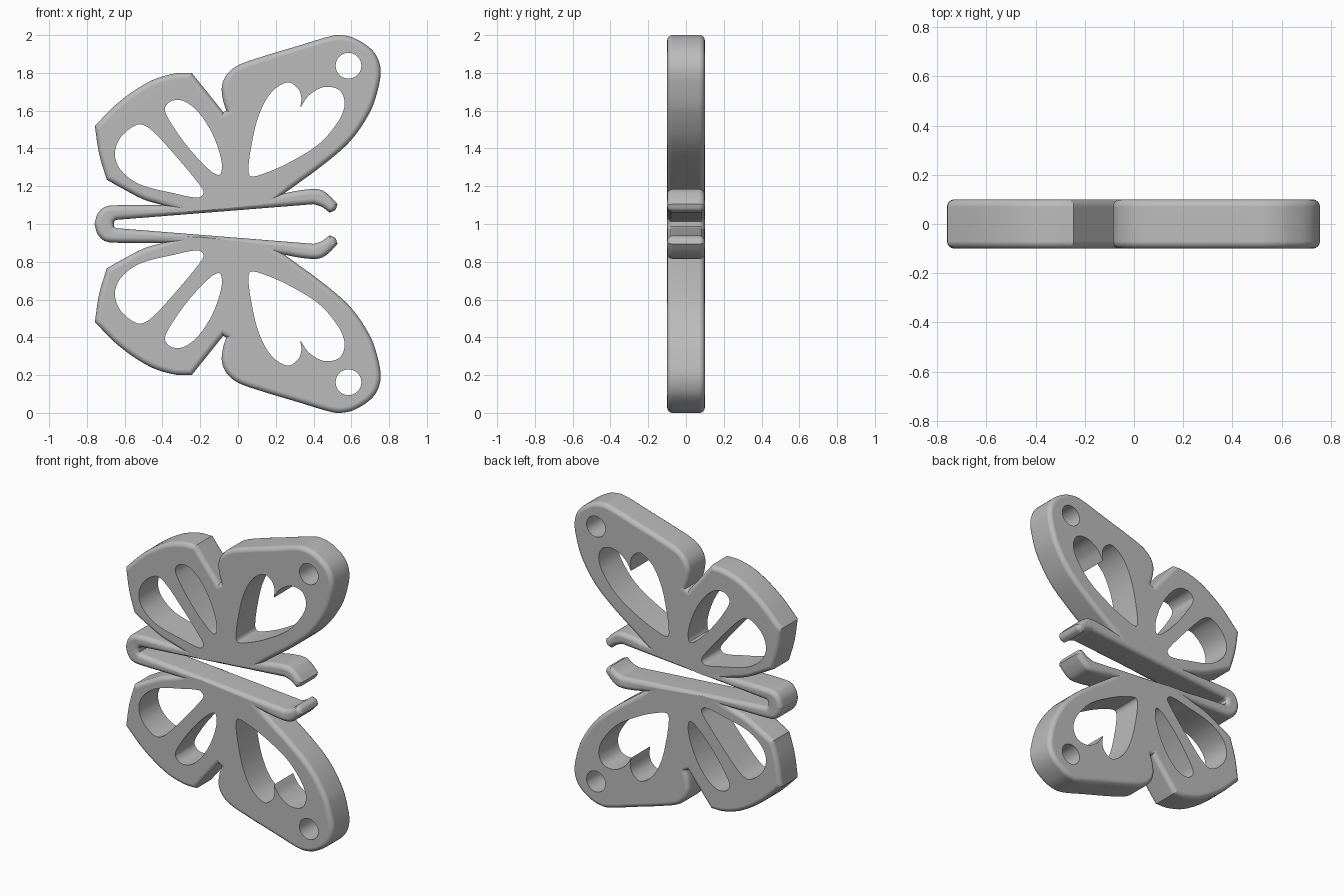
import bpy, bmesh, math
from mathutils import Vector

cube = bpy.data.objects.get("Cube")
if cube:
    bpy.data.objects.remove(cube, do_unlink=True)

THICKNESS = 0.2
ROUNDING = 0.03


def smooth_run(points, closed=False, steps=6):
    """Curve through the points; the last point is left to the next run."""
    pts = [Vector(p) for p in points]
    n = len(pts)

    def tangent(i):
        if closed:
            a, b, c = pts[i - 1], pts[i % n], pts[(i + 1) % n]
        else:
            a, b, c = pts[max(i - 1, 0)], pts[i], pts[min(i + 1, n - 1)]
        return (c - a) / ((c - b).length + (b - a).length)

    result = []
    for i in range(n if closed else n - 1):
        p, q = pts[i], pts[(i + 1) % n]
        length = (q - p).length
        t0 = tangent(i) * length
        t1 = tangent((i + 1) % n) * length
        count = steps if n > 2 else 1
        for k in range(count):
            t = k / count
            s = 1 - t
            result.append(p * (s * s * (1 + 2 * t)) + q * (t * t * (3 - 2 * t))
                          + t0 * (t * s * s) - t1 * (t * t * s))
    return result


def mirrored(loop):
    return [Vector((p.x, -p.y)) for p in reversed(loop)]


def add_prism(bm, loop, depth):
    """Extrude a flat loop (x, height above the middle) through the depth."""
    front = bm.faces.new([bm.verts.new((p.x, -depth / 2, p.y + 1)) for p in loop])
    back = bmesh.ops.extrude_face_region(bm, geom=[front])["geom"]
    moved = [v for v in back if isinstance(v, bmesh.types.BMVert)]
    bmesh.ops.translate(bm, verts=moved, vec=(0, depth, 0))


def make_object(name, bm):
    # extrusion keeps the first cap; normals are made consistent here
    bmesh.ops.recalc_face_normals(bm, faces=bm.faces[:])
    mesh = bpy.data.meshes.new(name)
    bm.to_mesh(mesh)
    bm.free()
    obj = bpy.data.objects.new(name, mesh)
    bpy.context.collection.objects.link(obj)
    return obj


# Upper half of the outline: smooth runs that meet at sharp corners
tail = [(-.76, 0), (-.745, .05), (-.715, .085), (-.67, .098), (-.4, .1)]
hind_lower = [(-.4, .1), (-.5, .13), (-.625, .195), (-.695, .235)]
hind_tip = [(-.695, .235), (-.735, .37), (-.758, .52)]
hind_upper = [(-.758, .52), (-.625, .65), (-.467, .755), (-.335, .797), (-.245, .8)]
notch = [(-.245, .8), (-.078, .592)]
notch_end = [(-.078, .592), (-.062, .6)]
fore_wing = [(-.062, .6), (-.08, .66), (-.085, .73), (-.06, .79), (0, .84),
             (.125, .885), (.325, .945), (.485, .993), (.545, 1), (.625, .98),
             (.72, .91), (.755, .82), (.74, .71), (.7, .595), (.6, .445),
             (.46, .32), (.245, .162)]
antenna_top = [(.245, .162), (.32, .177), (.4, .185), (.445, .178), (.49, .145), (.527, .105)]
antenna_tip = [(.527, .105), (.515, .075), (.485, .06)]
antenna_under = [(.485, .06), (.445, .09), (.4, .105)]
slot = [(.4, .105), (-.645, .022)]
slot_end = [(-.645, .022), (-.657, .012)]
half = []
for run in (tail, hind_lower, hind_tip, hind_upper, notch, notch_end, fore_wing,
            antenna_top, antenna_tip, antenna_under, slot, slot_end):
    half += smooth_run(run)
half.append(Vector(slot_end[-1]))
outline = half + mirrored(half[1:])   # the tail point lies on the mirror line

# Body plate with rounded rims
bm = bmesh.new()
add_prism(bm, outline, THICKNESS)
rims = [e for e in bm.edges if abs(e.verts[0].co.y - e.verts[1].co.y) < 0.001]
bmesh.ops.bevel(bm, geom=rims, offset=ROUNDING, segments=4, profile=0.5,
                affect='EDGES', clamp_overlap=False)
plate = make_object("butterfly_plate", bm)

# Wing openings, cut with crisp edges
heart = [(.33, .615), (.335, .672), (.315, .72), (.26, .75), (.175, .695), (.11, .575),
         (.07, .41), (.055, .28), (.07, .252), (.14, .268), (.27, .325), (.43, .425),
         (.535, .55), (.565, .64), (.535, .71), (.455, .725), (.375, .68), (.33, .615)]
inner_drop = [(-.387, .61), (-.35, .652), (-.28, .648), (-.2, .58), (-.13, .465),
              (-.087, .33), (-.095, .262), (-.14, .277), (-.255, .395), (-.355, .535)]
outer_drop = [(-.652, .37), (-.62, .46), (-.53, .527), (-.467, .505), (-.36, .395),
              (-.205, .21), (-.182, .165), (-.21, .14), (-.335, .162), (-.52, .21),
              (-.62, .285)]
ring_hole = [Vector((.585 + .068 * math.cos(a), .838 + .068 * math.sin(a)))
             for a in (math.tau * i / 40 for i in range(40))]
bm = bmesh.new()
for loop in (smooth_run(heart), smooth_run(inner_drop, True),
             smooth_run(outer_drop, True), ring_hole):
    add_prism(bm, loop, THICKNESS * 2)
    add_prism(bm, mirrored(loop), THICKNESS * 2)
cutter = make_object("opening_cutter", bm)
cutter.hide_render = True

cut = plate.modifiers.new("openings", 'BOOLEAN')
cut.operation = 'DIFFERENCE'
cut.solver = 'EXACT'
cut.object = cutter
bpy.context.view_layer.objects.active = plate
plate.select_set(True)
bpy.ops.object.modifier_apply(modifier=cut.name)
bpy.data.objects.remove(cutter, do_unlink=True)

# One plain grey colour
grey = bpy.data.materials.new("plain_grey")
grey.use_nodes = True
colour = (.5, .5, .5, 1)
grey.diffuse_color = colour
grey.node_tree.nodes["Principled BSDF"].inputs["Base Color"].default_value = colour
plate.data.materials.clear()
plate.data.materials.append(grey)

# Smooth rims with flat front and back
bpy.ops.object.shade_smooth_by_angle(angle=math.radians(35))
weighted = plate.modifiers.new("flat_faces", 'WEIGHTED_NORMAL')
weighted.keep_sharp = True
